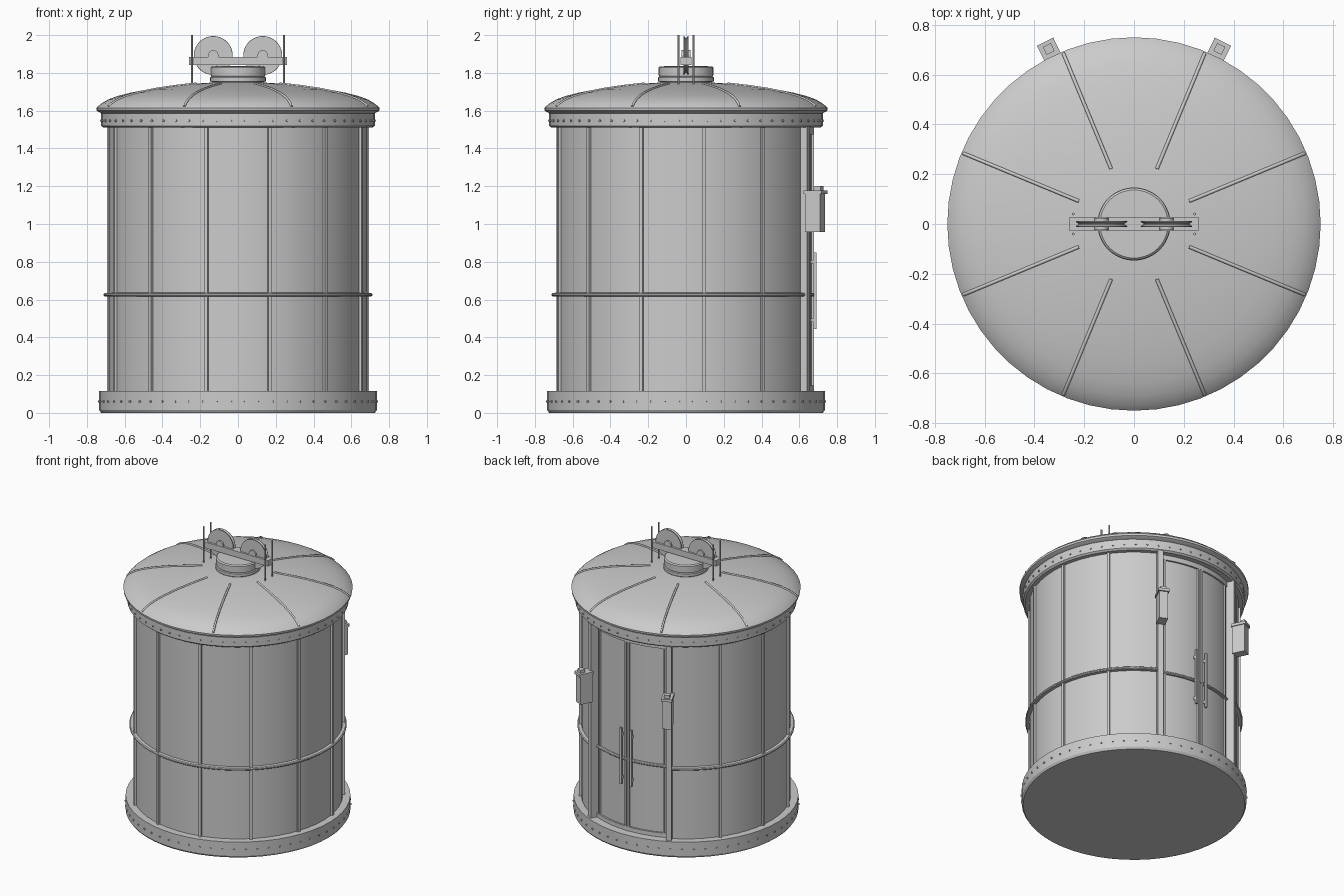
import bpy, bmesh
from math import radians, cos, sin, pi
from mathutils import Matrix, Vector

if "Cube" in bpy.data.objects:
    bpy.data.objects.remove(bpy.data.objects["Cube"])

# ---------- helpers ----------
def finish(name, bm, smooth=True):
    bmesh.ops.remove_doubles(bm, verts=bm.verts, dist=1e-5)
    bmesh.ops.recalc_face_normals(bm, faces=bm.faces)
    me = bpy.data.meshes.new(name)
    bm.to_mesh(me)
    bm.free()
    ob = bpy.data.objects.new(name, me)
    bpy.context.collection.objects.link(ob)
    if smooth:
        bpy.ops.object.select_all(action='DESELECT')
        ob.select_set(True)
        bpy.context.view_layer.objects.active = ob
        bpy.ops.object.shade_smooth_by_angle(angle=radians(30))
    return ob

def lathe(name, profile, a0=0, a1=360, n=52, loop=False):
    """Sweep (radius, z) points around z between two angles (degrees, +x = 0)."""
    bm = bmesh.new()
    pts = profile + profile[:1] if loop else profile
    rows = []
    for i in range(n + 1):
        a = radians(a0 + (a1 - a0) * i / n)
        rows.append([bm.verts.new((r * cos(a), r * sin(a), z)) for r, z in pts])
    for p, q in zip(rows, rows[1:]):
        for j in range(len(pts) - 1):
            bm.faces.new((p[j], q[j], q[j + 1], p[j + 1]))
    bmesh.ops.dissolve_degenerate(bm, dist=1e-6, edges=bm.edges)
    return finish(name, bm)

def radial_boxes(name, specs):
    """Boxes facing outward: (angle, r0, r1, z0, z1, width, sideways offset)."""
    bm = bmesh.new()
    for a, r0, r1, z0, z1, w, off in specs:
        m = (Matrix.Rotation(radians(a), 4, 'Z')
             @ Matrix.Translation(((r0 + r1) / 2, off, (z0 + z1) / 2))
             @ Matrix.Diagonal((r1 - r0, w, z1 - z0, 1)))
        bmesh.ops.create_cube(bm, size=1, matrix=m)
    return finish(name, bm, False)

def cylinders(name, specs, seg):
    """Cylinders: (centre, axis, radius, length)."""
    bm = bmesh.new()
    for c, axis, r, h in specs:
        rot = Vector(axis).to_track_quat('Z', 'Y').to_matrix().to_4x4()
        bmesh.ops.create_cone(bm, cap_ends=True, segments=seg, radius1=r, radius2=r,
                              depth=h, matrix=Matrix.Translation(c) @ rot)
    return finish(name, bm)

BACK, JAMB = 90, 26
D0, D1 = BACK - JAMB, BACK + JAMB          # door opening, in degrees

# ---------- cabin shell ----------
lathe("base_ring", [(0, 0), (0.725, 0), (0.735, 0.015), (0.735, 0.115), (0.64, 0.115)])
lathe("cabin_wall", [(0.685, 0.10), (0.685, 1.53)], D1, D0 + 360, 48)
lathe("doors", [(0.664, 0.10), (0.664, 1.53)], D0, D1, 10)
lathe("door_header", [(0.66, 1.475), (0.676, 1.475), (0.676, 1.53)], D0, D1, 10)
lathe("door_sill", [(0.66, 0.145), (0.676, 0.145), (0.676, 0.10)], D0, D1, 10)
lathe("top_ring", [(0.66, 1.51), (0.712, 1.51), (0.724, 1.52), (0.724, 1.585), (0.70, 1.585)])

# ---------- belt around the middle ----------
belt = lambda r: [(r - 0.03, 0.615), (r - 0.006, 0.617), (r, 0.622),
                  (r, 0.630), (r - 0.006, 0.635), (r - 0.03, 0.637)]
lathe("wall_belt", belt(0.711), D1, D0 + 360, 48)
lathe("door_belt", belt(0.68), D0, D1, 10)

# ---------- vertical ribs, door jambs and stiles ----------
ribs = [-90 + s * (14 + 28 * k) for k in range(5) for s in (-1, 1)]
radial_boxes("wall_ribs", [(a, 0.67, 0.699, 0.11, 1.515, 0.018, 0) for a in ribs])
radial_boxes("door_jambs", [(a, 0.65, 0.722, 0.11, 1.515, 0.036, 0) for a in (D0, D1)])
radial_boxes("door_stiles", [(BACK, 0.65, 0.678, 0.11, 1.515, 0.014, s * 0.011) for s in (-1, 1)]
             + [(BACK + s * 22.5, 0.65, 0.674, 0.11, 1.515, 0.012, 0) for s in (-1, 1)])
radial_boxes("door_handles", [(BACK, 0.676, 0.69, 0.445, 0.85, 0.013, s * 0.04) for s in (-1, 1)]
             + [(BACK, 0.655, 0.68, z, z + 0.02, 0.011, s * 0.04)
                for s in (-1, 1) for z in (0.48, 0.79)])

# ---------- lamp boxes on the jambs ----------
for side, a in (("left", D1), ("right", D0)):
    radial_boxes(side + "_lamp_box", [(a, 0.715, 0.805, 0.957, 1.16, 0.060, 0),
                                      (a, 0.71, 0.815, 1.158, 1.177, 0.073, 0),
                                      (a, 0.765, 0.80, 1.17, 1.20, 0.036, 0)])

# ---------- bolts ----------
def bolts(name, r, z, n=60):
    dirs = [(cos(2 * pi * (i + 0.5) / n), sin(2 * pi * (i + 0.5) / n)) for i in range(n)]
    cylinders(name, [((r * c, r * s, z), (c, s, 0), 0.006, 0.012) for c, s in dirs], 8)
bolts("base_bolts", 0.735, 0.06)
bolts("top_bolts", 0.724, 1.547)

# ---------- domed roof with ribs ----------
dome = [(0.742, 1.622), (0.725, 1.637), (0.69, 1.658), (0.64, 1.677), (0.57, 1.695),
        (0.47, 1.714), (0.36, 1.729), (0.24, 1.742)]
lathe("roof", [(0.69, 1.583), (0.722, 1.585), (0.748, 1.600), (0.750, 1.614)]
      + dome + [(0.12, 1.75), (0, 1.752)])
cu = bpy.data.curves.new("roof_ribs", 'CURVE')
cu.dimensions = '3D'
cu.bevel_depth, cu.bevel_resolution, cu.use_fill_caps = 0.007, 1, True
for k in range(8):
    a = radians(22.5 + 45 * k)
    sp = cu.splines.new('POLY')
    sp.points.add(len(dome) - 1)
    for p, (r, z) in zip(sp.points, dome):
        p.co = (r * cos(a), r * sin(a), z + 0.001, 1)
rib_ob = bpy.data.objects.new("roof_ribs", cu)
bpy.context.collection.objects.link(rib_ob)
bpy.ops.object.select_all(action='DESELECT')
rib_ob.select_set(True)
bpy.context.view_layer.objects.active = rib_ob
bpy.ops.object.convert(target='MESH')

# ---------- hoist ----------
lathe("hoist_hub", [(0.138, 1.73), (0.138, 1.752), (0.147, 1.755), (0.147, 1.775), (0.141, 1.78),
                    (0.145, 1.786), (0.145, 1.828), (0.137, 1.835), (0, 1.836)], n=40)
bm = bmesh.new()
bmesh.ops.create_cube(bm, size=1, matrix=Matrix.Translation((0, 0, 1.862))
                      @ Matrix.Diagonal((0.52, 0.056, 0.043, 1)))
finish("hoist_beam", bm, False)
groove = [(0.02, -0.013), (0.102, -0.013), (0.103, -0.009), (0.092, -0.002),
          (0.092, 0.002), (0.103, 0.009), (0.102, 0.013), (0.02, 0.013)]
for side, s in (("left", -1), ("right", 1)):
    wheel = lathe(side + "_pulley", groove, n=36, loop=True)
    wheel.rotation_euler = (pi / 2, 0, 0)
    wheel.location = (s * 0.131, 0, 1.892)
cylinders("pulley_axles", [((s * 0.131, 0, 1.892), (0, 1, 0), 0.028, 0.05) for s in (-1, 1)], 20)
cylinders("hoist_rods", [((s * 0.244, t * 0.04, 1.87), (0, 0, 1), 0.0055, 0.26)
                         for s in (-1, 1) for t in (-1, 1)], 10)
